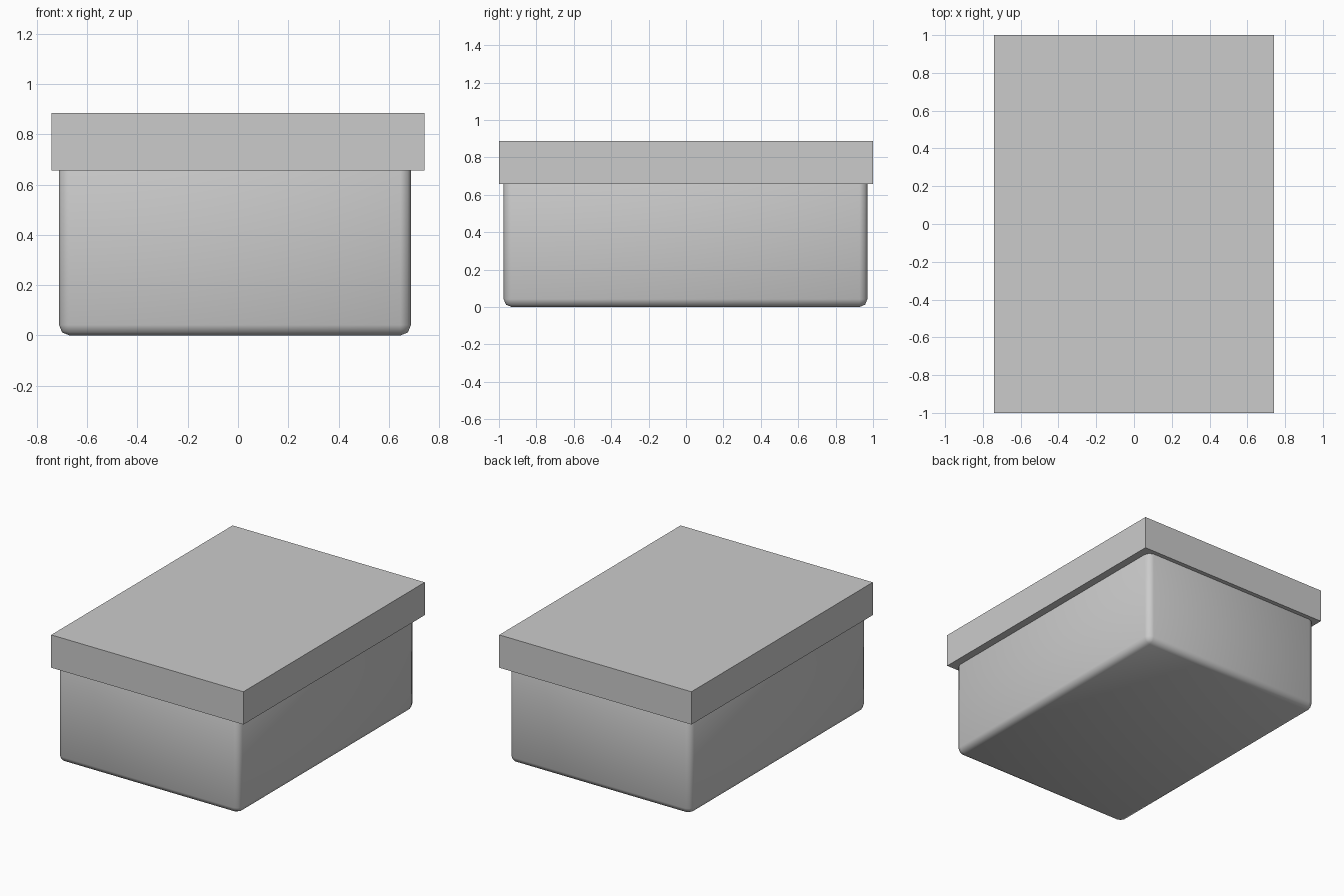
import bpy

if "Cube" in bpy.data.objects:
    bpy.data.objects.remove(bpy.data.objects["Cube"])


def box(name, lo, hi):
    """Axis-aligned block between two corners."""
    bpy.ops.mesh.primitive_cube_add(size=1, location=[(a + b) / 2 for a, b in zip(lo, hi)])
    obj = bpy.context.object
    obj.name = name
    obj.scale = [b - a for a, b in zip(lo, hi)]
    bpy.ops.object.transform_apply(location=False, rotation=False, scale=True)
    return obj


# Box body: slightly off-centre under the lid, soft rounded edges
body = box("box_body", (-0.712, -0.975, 0.0), (0.688, 0.97, 0.75))
bevel = body.modifiers.new("rounded_edges", 'BEVEL')
bevel.width = 0.042
bevel.segments = 2
bpy.ops.object.modifier_apply(modifier=bevel.name)
bpy.ops.object.shade_smooth_by_angle(angle=0.9)

# Lid: sharp-edged slab overhanging the body all round
box("box_lid", (-0.742, -1.0, 0.657), (0.742, 1.0, 0.886))
